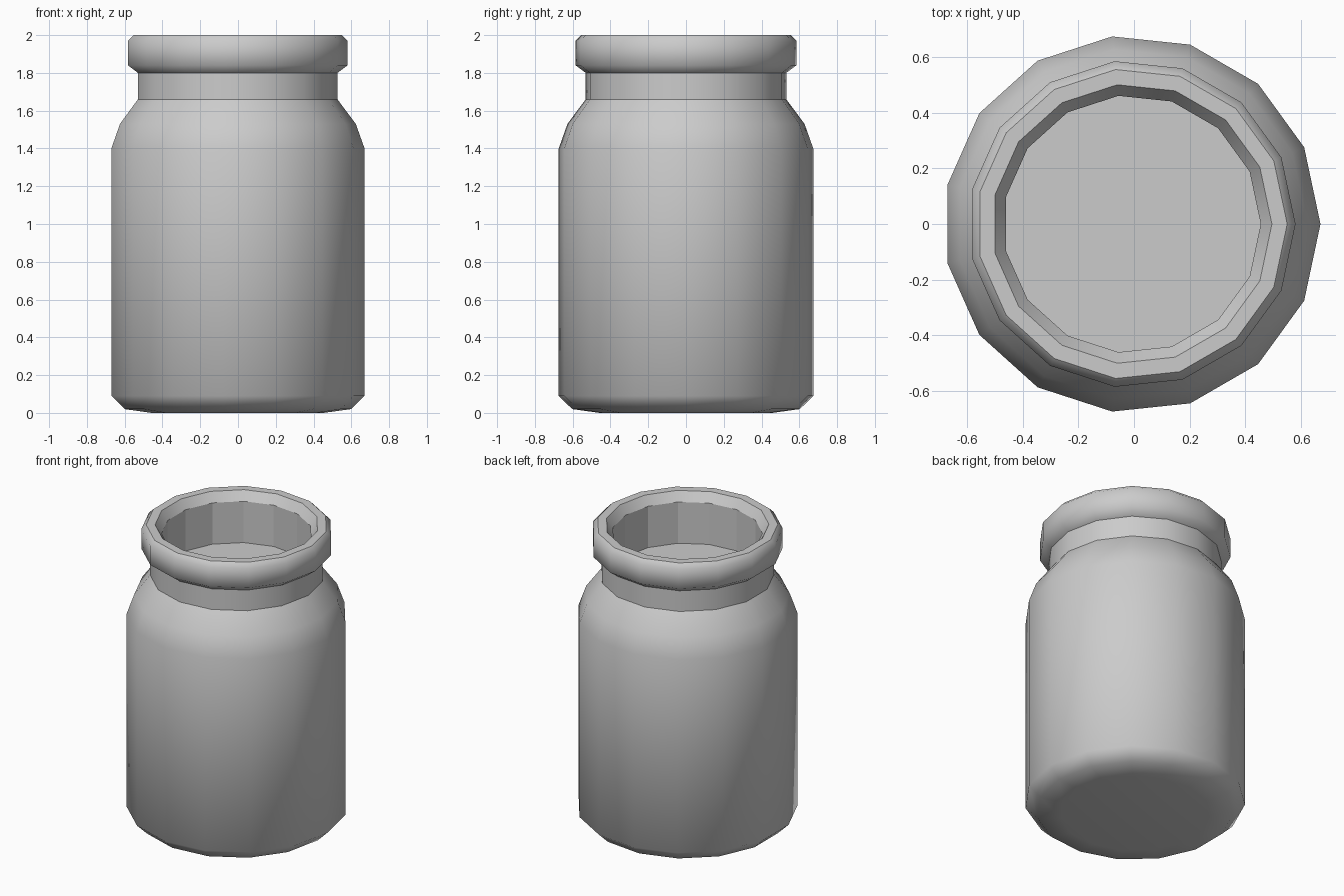
import bpy, bmesh
from math import cos, sin, tau

if "Cube" in bpy.data.objects:
    bpy.data.objects.remove(bpy.data.objects["Cube"])

SIDES = 15
OFFSET = -0.0075  # centres the odd-sided outline on x = 0

# Jar profile from base to lip and down the inside: radius, height, sharp ring
profile = [
    (0.46, 0.0, False), (0.606, 0.02, False), (0.6775, 0.09, False),
    (0.6775, 1.40, False), (0.631, 1.53, False), (0.534, 1.66, True),
    (0.534, 1.80, True), (0.588, 1.84, False), (0.588, 1.97, False),
    (0.558, 2.0, True), (0.503, 2.0, True), (0.463, 1.94, False),
    (0.463, 1.66, True),
]
INNER = 11  # first ring of the faceted inner wall

bm = bmesh.new()
rings = [[bm.verts.new((r * cos(tau * i / SIDES) + OFFSET,
                        r * sin(tau * i / SIDES), z)) for i in range(SIDES)]
         for r, z, _ in profile]

# Walls
for k in range(len(rings) - 1):
    for i in range(SIDES):
        j = (i + 1) % SIDES
        f = bm.faces.new((rings[k][i], rings[k][j], rings[k + 1][j], rings[k + 1][i]))
        f.smooth = k < INNER

# Base and inner floor
bm.faces.new(rings[0][::-1]).smooth = True
bm.faces.new(rings[-1])

# Crisp rings at the neck, lip and floor
for ring, (_, _, sharp) in zip(rings, profile):
    if sharp:
        for i in range(SIDES):
            bm.edges.get((ring[i], ring[(i + 1) % SIDES])).smooth = False

mesh = bpy.data.meshes.new("jar")
bm.to_mesh(mesh)
bm.free()
bpy.context.collection.objects.link(bpy.data.objects.new("jar", mesh))
